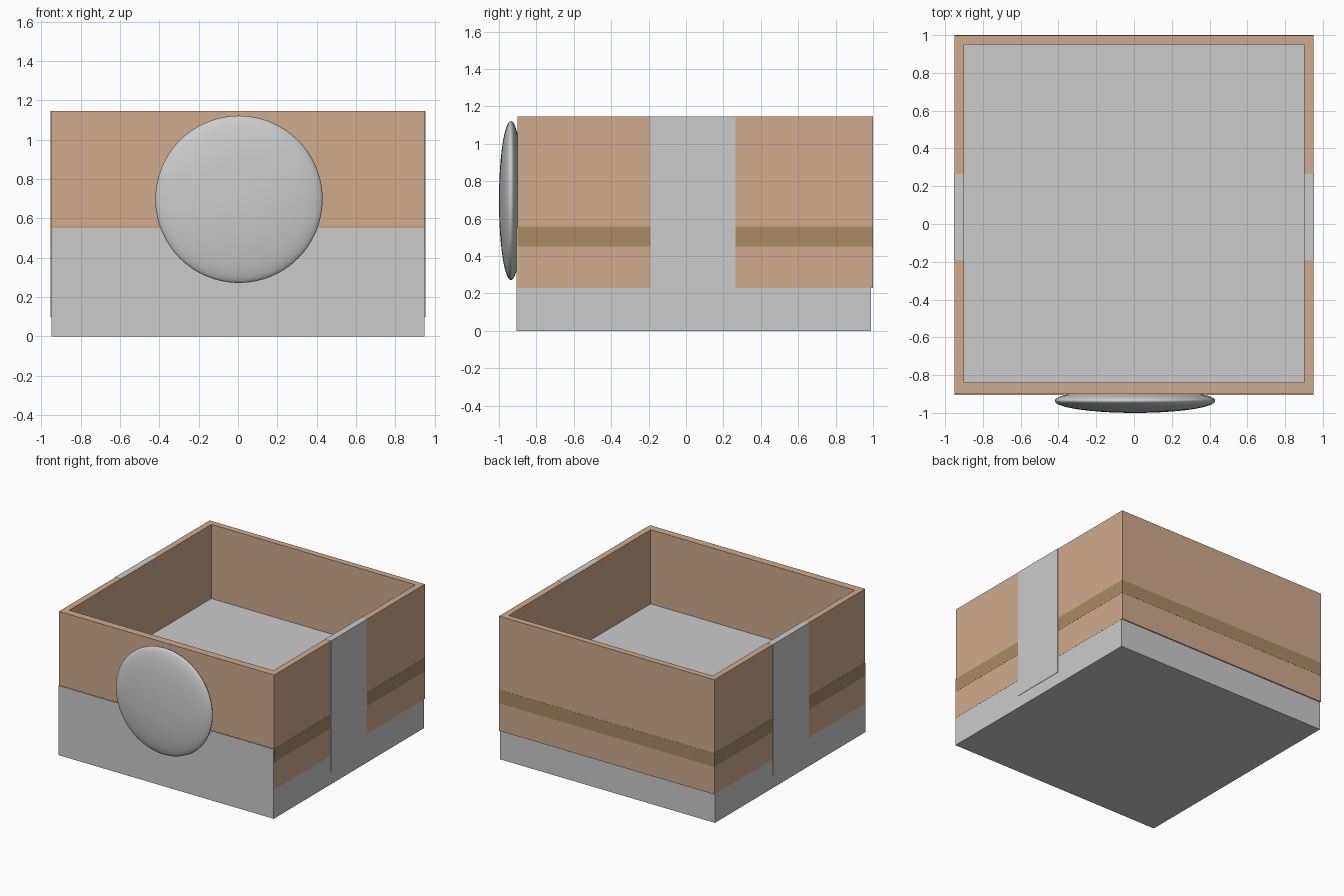
import bpy, bmesh
from math import radians

if "Cube" in bpy.data.objects:
    bpy.data.objects.remove(bpy.data.objects["Cube"])


def material(name, rgb):
    m = bpy.data.materials.new(name)
    m.diffuse_color = (*rgb, 1)
    m.use_nodes = True
    m.node_tree.nodes["Principled BSDF"].inputs["Base Color"].default_value = m.diffuse_color
    return m


def finish(name, bm, mat=None):
    bmesh.ops.recalc_face_normals(bm, faces=bm.faces)
    mesh = bpy.data.meshes.new(name)
    bm.to_mesh(mesh)
    bm.free()
    ob = bpy.data.objects.new(name, mesh)
    bpy.context.collection.objects.link(ob)
    if mat:
        mesh.materials.append(mat)
    return ob


def box(name, x, y, z, mat=None):
    bm = bmesh.new()
    bmesh.ops.create_cube(bm, size=1)
    for v in bm.verts:
        v.co = [lim[0] if c < 0 else lim[1] for c, lim in zip(v.co, (x, y, z))]
    return finish(name, bm, mat)


def frame(name, outer, inner, z, mat):
    """Rectangular ring; outer and inner are (x0, x1, y0, y1)."""
    bm = bmesh.new()

    def loop(r, h):
        return [bm.verts.new((r[i], r[j], h)) for i, j in ((0, 2), (1, 2), (1, 3), (0, 3))]

    loops = [loop(outer, z[0]), loop(outer, z[1]), loop(inner, z[1]), loop(inner, z[0])]
    for a, b in zip(loops, loops[1:] + loops[:1]):
        for i in range(4):
            k = (i + 1) % 4
            bm.faces.new((a[i], a[k], b[k], b[i]))
    return finish(name, bm, mat)


wood = material("wood", (0.63, 0.40, 0.27))
dark_wood = material("dark_wood", (0.40, 0.26, 0.13))

# Solid base, its top is the floor inside the box
box("base", (-0.949, 0.949), (-0.905, 0.99), (0, 0.554))

# Upper walls overlapping the base
frame("walls", (-0.95, 0.95, -0.90, 0.999), (-0.90, 0.90, -0.84, 0.95), (0.23, 1.145), wood)

# Dark band around the walls
frame("band", (-0.951, 0.951, -0.901, 1.0), (-0.92, 0.92, -0.87, 0.97), (0.45, 0.558), dark_wood)

# Side straps
for side, s in (("left", -1), ("right", 1)):
    box(side + "_strap", sorted((s * 0.901, s * 0.952)), (-0.19, 0.265), (0.1, 1.146))

# Flattened round knob on the front
bpy.ops.mesh.primitive_uv_sphere_add(segments=64, ring_count=32, radius=1,
                                     location=(0.005, -0.936, 0.697),
                                     rotation=(radians(90), 0, 0))
knob = bpy.context.object
knob.name = "front_knob"
knob.scale = (0.425, 0.425, 0.064)
bpy.ops.object.shade_smooth()
